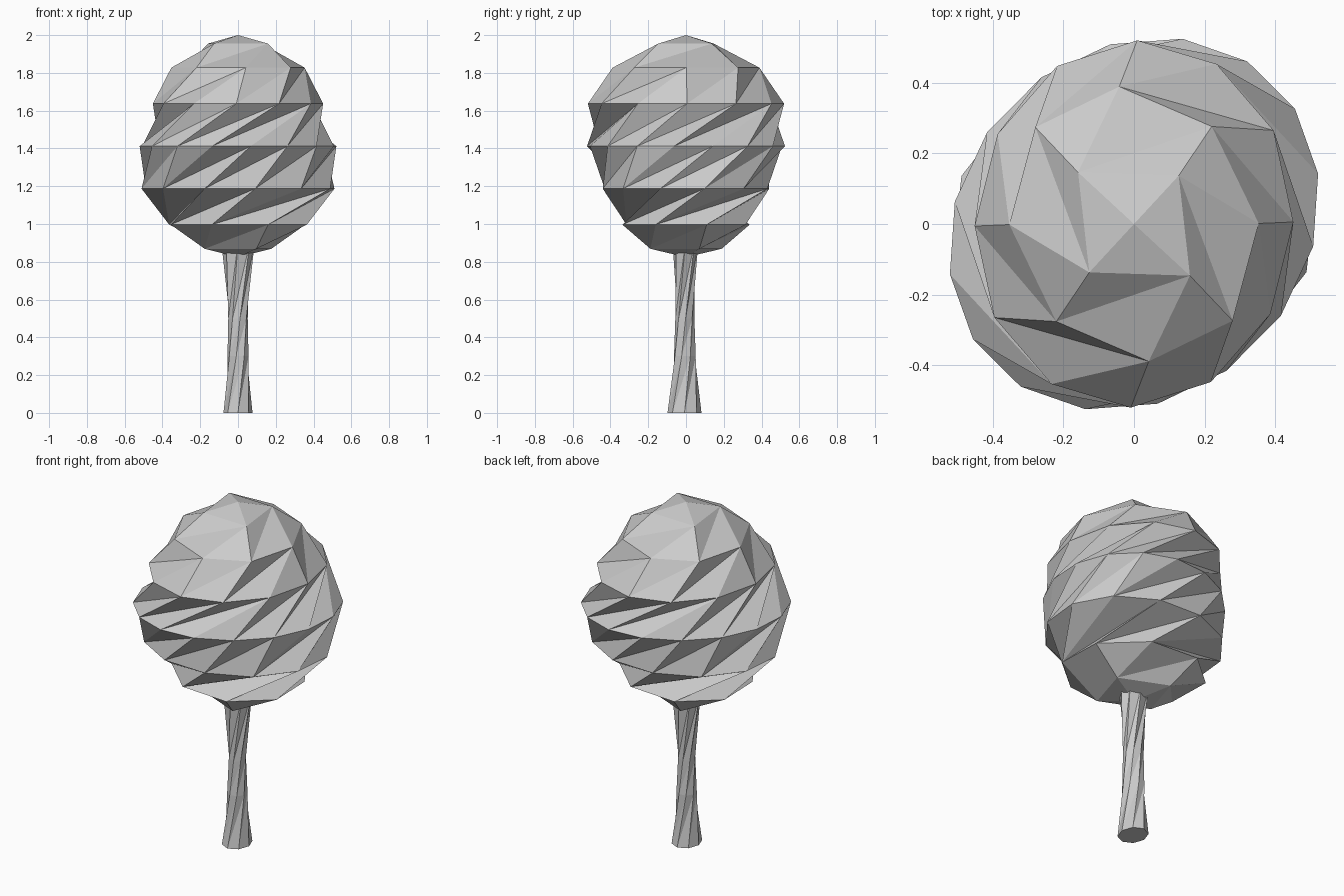
import bpy, bmesh
from math import sin, cos, radians, pi

if "Cube" in bpy.data.objects:
    bpy.data.objects.remove(bpy.data.objects["Cube"])


def oval(bm, a, b, axis, angles, z, cy=0.0):
    """Ring of vertices on an oval whose long axis points at the given angle."""
    p = radians(axis)
    ring = []
    for d in angles:
        t = radians(d)
        u, v = a * cos(t), b * sin(t)
        ring.append(bm.verts.new((u * cos(p) - v * sin(p),
                                  u * sin(p) + v * cos(p) + cy, z)))
    return ring


def finish(bm, name):
    mesh = bpy.data.meshes.new(name)
    bm.to_mesh(mesh)
    bm.free()
    obj = bpy.data.objects.new(name, mesh)
    bpy.context.collection.objects.link(obj)
    return obj


# Canopy: subdivided octahedron ball (rings of 4, 8, 12, 16), oval and twisted
N = 4
CENTRE, HEIGHT = 1.412, 0.588
LONG, SHORT = 0.563, 0.487
TWIST = 168
# Angle of each ring's first vertex from its long axis, pole to equator
START = {1: (0, -22.5, -24, -34.5), -1: (-110, -90, -57, -57)}


def canopy_ring(bm, k, side):
    lat = pi / 2 * k / N
    z = CENTRE + side * HEIGHT * cos(lat)
    axis = 46 + TWIST * (z - CENTRE)
    angles = [START[side][k - 1] + j * 90 / k for j in range(4 * k)]
    return oval(bm, LONG * sin(lat), SHORT * sin(lat), axis, angles, z)


bm = bmesh.new()
equator = canopy_ring(bm, N, 1)
for side in (1, -1):
    pole = bm.verts.new((0, 0, CENTRE + side * HEIGHT))
    inner = [pole]
    for k in range(1, N + 1):
        if k < N:
            outer = canopy_ring(bm, k, side)
        else:
            outer = equator if side == 1 else equator[-1:] + equator[:-1]
        no, ni = len(outer), len(inner)
        for q in range(4):
            for i in range(k):
                o0, o1 = outer[(q * k + i) % no], outer[(q * k + i + 1) % no]
                m0 = inner[(q * (k - 1) + i) % ni]
                bm.faces.new((o0, o1, m0)[::side])
                if i < k - 1:
                    m1 = inner[(q * (k - 1) + i + 1) % ni]
                    bm.faces.new((m0, o1, m1)[::side])
        inner = outer
finish(bm, "canopy")

# Trunk: twisted eight-sided column with a narrow waist
bm = bmesh.new()
SIDES = 8
angles = [j * 360 / SIDES for j in range(SIDES)]
rings = [oval(bm, a, b, axis, angles, z, cy) for z, a, b, axis, cy in (
    (0.00, 0.090, 0.077, 90, -0.008),
    (0.30, 0.062, 0.054, 122, -0.006),
    (0.50, 0.055, 0.048, 143, -0.006),
    (0.90, 0.088, 0.068, 180, -0.003))]
for lo, hi in zip(rings, rings[1:]):
    for j in range(SIDES):
        n = (j + 1) % SIDES
        bm.faces.new((lo[j], lo[n], hi[n]))
        bm.faces.new((lo[j], hi[n], hi[j]))
bm.faces.new(rings[0][::-1])
bm.faces.new(rings[-1])
finish(bm, "trunk")
